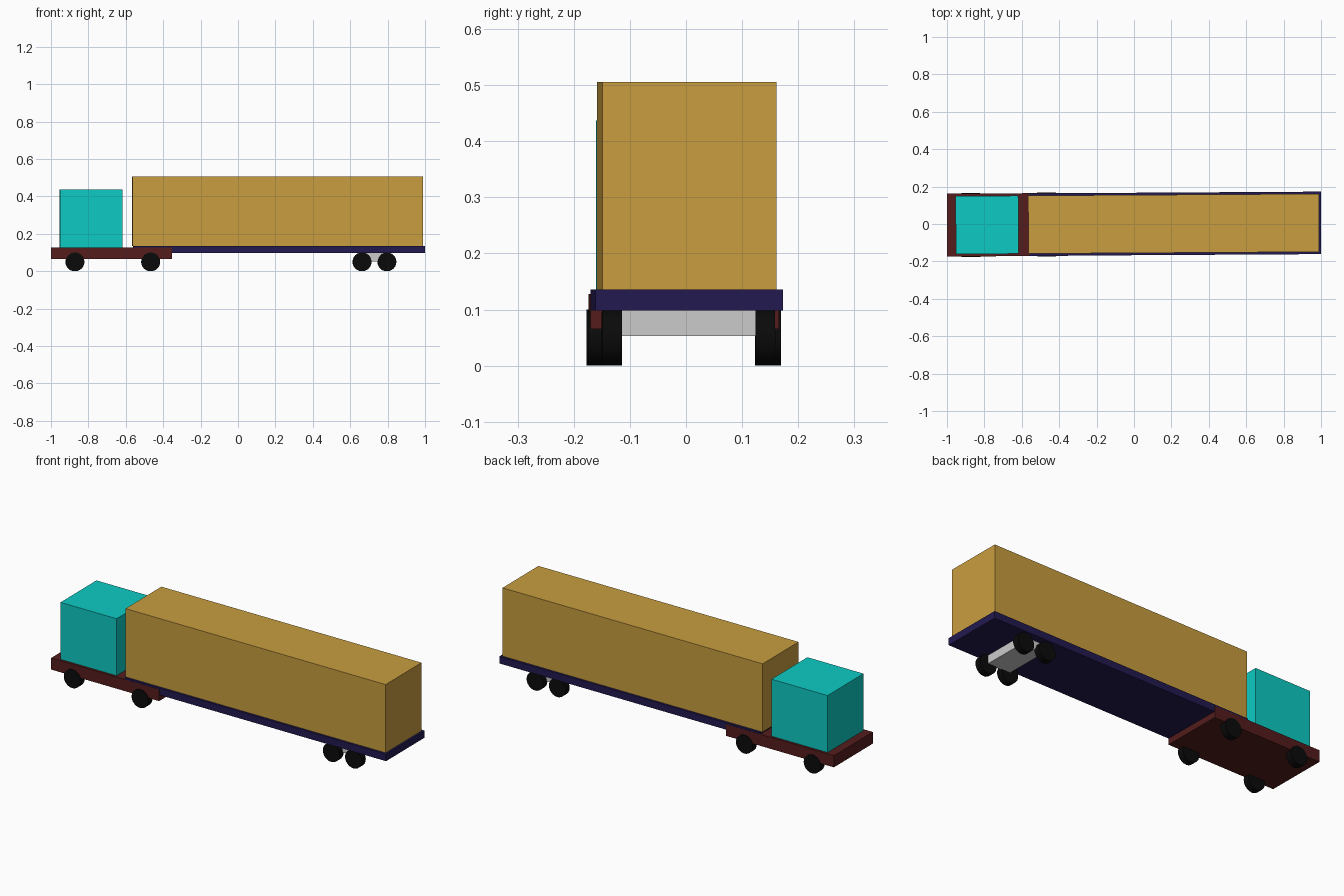
import bpy, math
from mathutils import Matrix

if "Cube" in bpy.data.objects:
    bpy.data.objects.remove(bpy.data.objects["Cube"])

YAW = Matrix.Rotation(0.006, 4, 'Z')  # the whole truck stands very slightly turned


def material(name, r, g, b):
    m = bpy.data.materials.new(name)
    m.diffuse_color = (r, g, b, 1)
    m.use_nodes = True
    m.node_tree.nodes["Principled BSDF"].inputs["Base Color"].default_value = m.diffuse_color
    return m


teal = material("teal", 0.004, 0.59, 0.55)
gold = material("gold", 0.58, 0.34, 0.05)
navy = material("navy", 0.016, 0.01, 0.08)
maroon = material("maroon", 0.09, 0.012, 0.012)
black = material("black", 0.003, 0.003, 0.003)


def finish(ob, name, mat):
    ob.name = name
    if mat:
        ob.data.materials.append(mat)
    ob.matrix_world = YAW @ ob.matrix_basis


def box(name, x0, x1, half_width, z0, z1, mat=None):
    bpy.ops.mesh.primitive_cube_add(size=1)
    ob = bpy.context.object
    ob.data.transform(Matrix.Translation(((x0 + x1) / 2, 0, (z0 + z1) / 2))
                      @ Matrix.Diagonal((x1 - x0, 2 * half_width, z1 - z0, 1)))
    finish(ob, name, mat)


def wheel_pair(name, x, inner, outer, radius=0.05):
    for side, label in ((-1, "near"), (1, "far")):
        bpy.ops.mesh.primitive_cylinder_add(vertices=24, radius=radius, depth=outer - inner)
        ob = bpy.context.object
        ob.data.transform(Matrix.Translation((x, side * (inner + outer) / 2, radius))
                          @ Matrix.Rotation(math.pi / 2, 4, 'X'))
        bpy.ops.object.shade_smooth_by_angle(angle=math.radians(35))
        finish(ob, f"{name}_{label}", black)


# Tractor
box("tractor_chassis", -1.0, -0.355, 0.168, 0.065, 0.128, maroon)
box("cab", -0.953, -0.618, 0.155, 0.128, 0.437, teal)
wheel_pair("front_wheel", -0.872, 0.136, 0.172)
wheel_pair("drive_wheel", -0.467, 0.136, 0.172)

# Trailer
box("trailer_bed", -0.56, 1.0, 0.167, 0.098, 0.136, navy)
box("cargo_box", -0.565, 0.989, 0.155, 0.136, 0.506, gold)

# Rear bogie
box("bogie_block", 0.662, 0.797, 0.125, 0.053, 0.098)
wheel_pair("trailer_front_wheel", 0.663, 0.119, 0.154)
wheel_pair("trailer_rear_wheel", 0.796, 0.119, 0.154)
